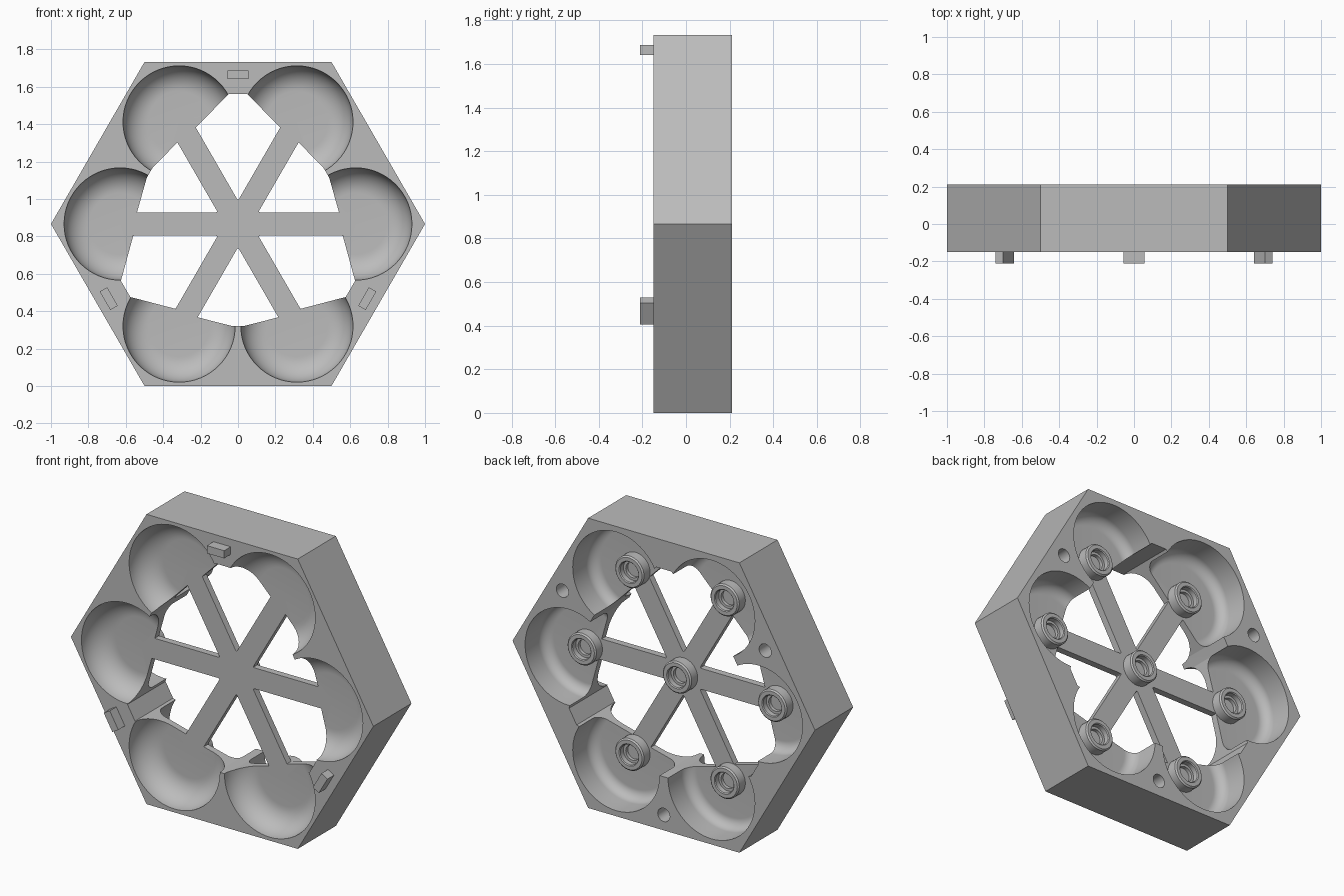
import bpy, bmesh, math
from mathutils import Matrix, Vector

if "Cube" in bpy.data.objects:
    bpy.data.objects.remove(bpy.data.objects["Cube"])

CZ = math.sqrt(3) / 2              # height of the hexagon centre
FRONT, BACK = -0.15, 0.21          # faces of the frame
FLOOR_F, FLOOR_B = -0.015, 0.025   # faces of the thin floor and spokes
RING = 0.63                        # distance of the cups from the centre
HALF = 0.0625                      # half width of a spoke

grey = bpy.data.materials.new("grey plastic")
grey.use_nodes = True
grey.diffuse_color = (0.5, 0.5, 0.5, 1)
grey.node_tree.nodes["Principled BSDF"].inputs["Base Color"].default_value = (0.5, 0.5, 0.5, 1)


def polar(radius, degrees, side=0.0):
    """Point at a radius along a direction, shifted sideways, in the x-z plane."""
    a = math.radians(degrees)
    return Vector((radius * math.cos(a) - side * math.sin(a), 0,
                   CZ + radius * math.sin(a) + side * math.cos(a)))


def prism(bm, points, y0, y1):
    """Extrude an outline of the x-z plane from y0 to y1."""
    face = bm.faces.new([bm.verts.new((p.x, y0, p.z)) for p in points])
    new = bmesh.ops.extrude_face_region(bm, geom=[face])["geom"]
    verts = [v for v in new if isinstance(v, bmesh.types.BMVert)]
    bmesh.ops.translate(bm, verts=verts, vec=(0, y1 - y0, 0))


def lathe(bm, profile, centre, steps=64):
    """Turn a profile of (radius, y) about a y axis through the centre."""
    verts = [bm.verts.new((r + centre.x, y, centre.z)) for r, y in profile]
    edges = [bm.edges.new(pair) for pair in zip(verts, verts[1:])]
    new = bmesh.ops.spin(bm, geom=verts + edges, cent=centre, axis=(0, 1, 0),
                         angle=math.tau, steps=steps)
    bmesh.ops.remove_doubles(bm, verts=bm.verts[:], dist=1e-5)


def fillet(radius, size, floor, way):
    """Profile arc from a flat floor up to a straight wall."""
    pts = []
    for i in range(13):
        a = math.pi / 2 * i / 12
        pts.append((radius - size + size * math.sin(a),
                    floor + way * size * (1 - math.cos(a))))
    return pts


def finish(bm, name, smooth=True):
    bmesh.ops.recalc_face_normals(bm, faces=bm.faces[:])
    mesh = bpy.data.meshes.new(name)
    bm.to_mesh(mesh)
    bm.free()
    mesh.materials.append(grey)
    obj = bpy.data.objects.new(name, mesh)
    bpy.context.collection.objects.link(obj)
    if smooth:
        shade(obj)
    return obj


def activate(obj):
    bpy.ops.object.select_all(action='DESELECT')
    obj.select_set(True)
    bpy.context.view_layer.objects.active = obj


def shade(obj):
    activate(obj)
    bpy.ops.object.shade_smooth_by_angle(angle=math.radians(30))


def cut(obj, cutter):
    mod = obj.modifiers.new("cut", 'BOOLEAN')
    mod.operation, mod.solver, mod.object = 'DIFFERENCE', 'EXACT', cutter
    activate(obj)
    bpy.ops.object.modifier_apply(modifier=mod.name)
    bpy.data.objects.remove(cutter)


def outline(inner):
    """Outline of the central opening, or of the spoke star when inner."""
    pts = []
    for k in range(6):
        g = 60 * k + 30
        reach, outer, w = (0.56, 0.694, 0.05) if k % 2 else (0.54, 0.546, 0.03)
        along = reach * CZ + HALF / 2
        side = reach / 2 - HALF * CZ
        middle = [polar(2 * HALF, g)] if inner else [polar(outer, g, -w), polar(outer, g, w)]
        pts += [polar(along, g, -side), *middle, polar(along, g, side)]
    return pts


# Hexagonal frame
bm = bmesh.new()
prism(bm, [polar(1, 60 * k) for k in range(6)], FRONT, BACK)
frame = finish(bm, "hexagonal_frame", False)

# Cups in the front, recesses and peg sockets in the back
bm = bmesh.new()
cup = [(0, FLOOR_F)] + fillet(0.30, 0.135, FLOOR_F, -1) + [(0.30, FRONT - 0.1), (0, FRONT - 0.1)]
recess = [(0, FLOOR_B)] + fillet(0.287, 0.06, FLOOR_B, 1) + [(0.287, BACK + 0.1), (0, BACK + 0.1)]
socket = [(0, 0.1), (0.04, 0.1), (0.04, BACK + 0.1), (0, BACK + 0.1)]
for k in range(6):
    lathe(bm, cup, polar(RING, 60 * k))
    lathe(bm, recess, polar(RING, 60 * k))
for g in (30, 150, 270):
    lathe(bm, socket, polar(0.774, g), 32)
cut(frame, finish(bm, "pocket_cutter", False))

# Central opening
bm = bmesh.new()
prism(bm, outline(False), FRONT - 0.1, BACK + 0.1)
cut(frame, finish(bm, "opening_cutter", False))
shade(frame)

# Six spokes in one star, with rounded inner corners
bm = bmesh.new()
prism(bm, outline(True), FLOOR_F, FLOOR_B)
hub = Vector((0, 0, CZ))
corners = [e for e in bm.edges
           if all((Vector((v.co.x, 0, v.co.z)) - hub).length < 0.2 for v in e.verts)
           and abs(e.verts[0].co.y - e.verts[1].co.y) > 0.01]
bmesh.ops.bevel(bm, geom=corners, offset=0.012, segments=4, profile=0.5, affect='EDGES')
finish(bm, "spokes")

# Ring bosses with stepped bores on the back
boss = [(0, 0.035), (0.045, 0.035), (0.045, 0.055), (0.06, 0.055), (0.06, 0.085),
        (0.065, 0.09), (0.087, 0.09), (0.095, 0.082), (0.095, 0.02), (0, 0.02)]
spots = [("centre", polar(0, 0))] + [(str(k + 1), polar(RING, 60 * k)) for k in range(6)]
for label, spot in spots:
    bm = bmesh.new()
    lathe(bm, boss, spot, 40)
    finish(bm, "ring_boss_" + label)

# Rectangular pegs on the front
for label, g in (("top", 90), ("right", 210), ("left", 330)):
    bm = bmesh.new()
    prism(bm, [polar(0.798 + u * 0.023, g, v * 0.057)
               for u, v in ((-1, -1), (1, -1), (1, 1), (-1, 1))], -0.212, FRONT + 0.01)
    finish(bm, "peg_" + label, False)
